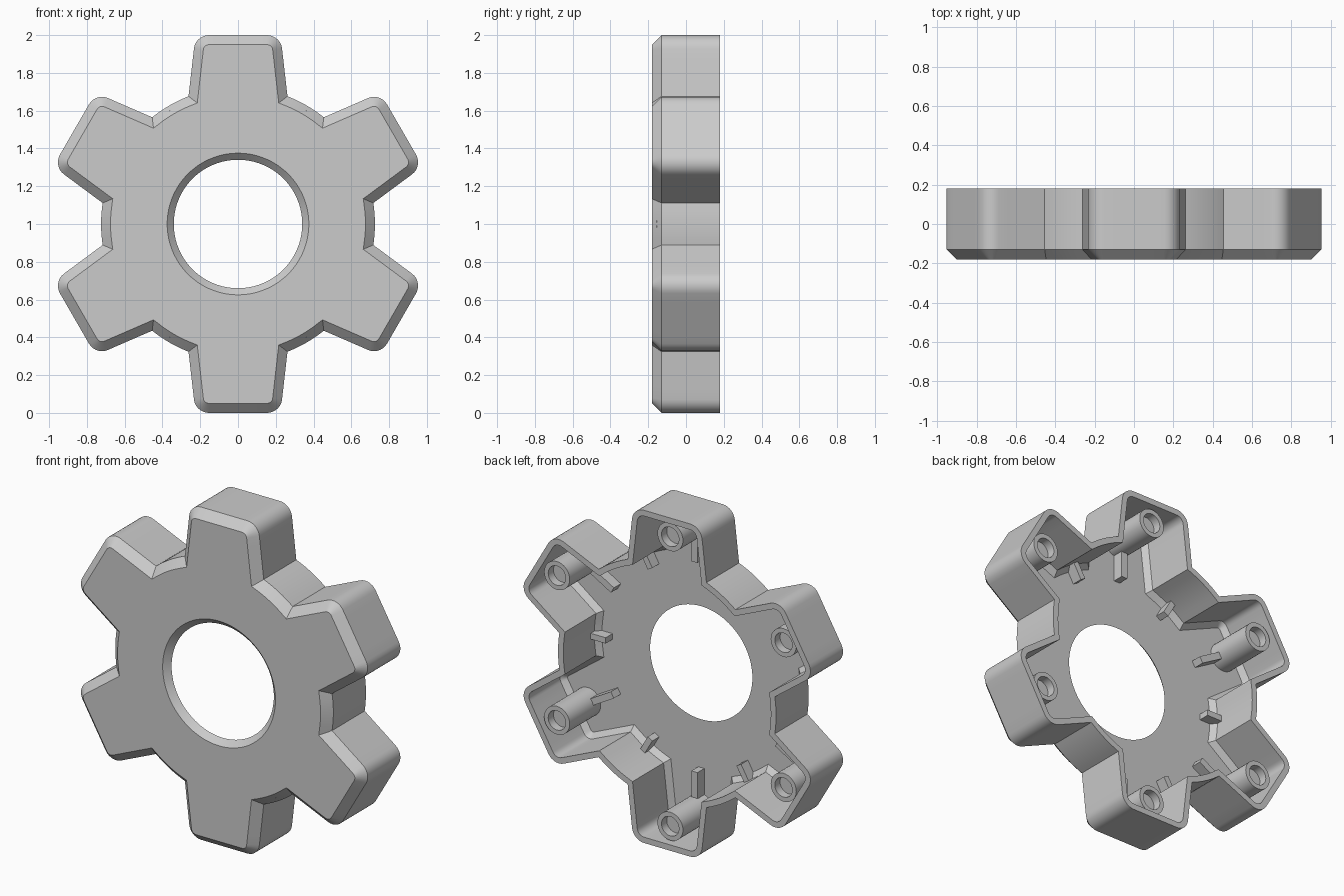
import bpy, bmesh, math
from mathutils import Vector, Matrix

cube = bpy.data.objects.get("Cube")
if cube:
    bpy.data.objects.remove(cube)

grey = bpy.data.materials.new("plain_grey")
grey.use_nodes = True
COLOUR = (0.6, 0.6, 0.6, 1)
grey.diffuse_color = COLOUR
grey.node_tree.nodes["Principled BSDF"].inputs["Base Color"].default_value = COLOUR

TEETH = 6
STEP = 2 * math.pi / TEETH
CENTRE = Vector((0, 0, 1))
BACK, FRONT, FLOOR = 0.18, -0.18, -0.145


def polar(r, a):
    return Vector((r * math.cos(a), r * math.sin(a)))


def gear_outline(tip=1.0, root=0.725, half_tip=0.225, half_root=0.262, fillet=0.08):
    """Counter-clockwise outline with tapered, rounded teeth and arc valleys."""
    base = Vector((math.sqrt(root ** 2 - half_root ** 2), -half_root))
    corner = Vector((tip, -half_tip))
    side = (corner - base).normalized()
    turn = math.pi / 2 - math.atan2(side.y, side.x)
    start = corner - side * fillet * math.tan(turn / 2)
    middle = start + Vector((-side.y, side.x)) * fillet
    half = [base.lerp(start, i / 4) for i in range(4)]
    half += [middle + polar(fillet, turn * (i / 7 - 1)) for i in range(8)]
    top = half[-1]
    half += [Vector((tip, top.y * f)) for f in (0.67, 0.33)]
    tooth = half + [Vector((tip, 0))] + [Vector((p.x, -p.y)) for p in reversed(half)]
    edge = math.atan2(half_root, base.x)
    valley = [polar(root, edge + (STEP - 2 * edge) * i / 8) for i in range(1, 8)]
    points = []
    for k in range(TEETH):
        turned = Matrix.Rotation(math.pi / 2 + k * STEP, 2)
        points += [turned @ p for p in tooth + valley]
    return points


def inset(points, d):
    """Move a closed outline inwards by d with mitred corners."""
    result = []
    for i, p in enumerate(points):
        a = (p - points[i - 1]).normalized()
        b = (points[(i + 1) % len(points)] - p).normalized()
        na, nb = Vector((-a.y, a.x)), Vector((-b.y, b.x))
        result.append(p + (na + nb) * d / (1 + na.dot(nb)))
    return result


def finish(name, bm):
    bmesh.ops.recalc_face_normals(bm, faces=bm.faces)
    mesh = bpy.data.meshes.new(name)
    bm.to_mesh(mesh)
    bm.free()
    mesh.materials.append(grey)
    obj = bpy.data.objects.new(name, mesh)
    bpy.context.collection.objects.link(obj)
    bpy.ops.object.select_all(action="DESELECT")
    obj.select_set(True)
    bpy.context.view_layer.objects.active = obj
    bpy.ops.object.shade_smooth_by_angle(angle=math.radians(30))
    return obj


def loft(name, rings, closed):
    """Join (outline, depth) rings; either loop round or cap both ends."""
    bm = bmesh.new()
    loops = [[bm.verts.new(CENTRE + Vector((p.x, y, p.y))) for p in pts]
             for pts, y in rings]
    pairs = list(zip(loops, loops[1:]))
    if closed:
        pairs.append((loops[-1], loops[0]))
    else:
        bm.faces.new(loops[0])
        bm.faces.new(loops[-1])
    for lower, upper in pairs:
        n = len(lower)
        for i in range(n):
            j = (i + 1) % n
            bm.faces.new((lower[i], lower[j], upper[j], upper[i]))
    return finish(name, bm)


def rib(name, angle, r_in, r_out, width, top):
    """Radial upright plate standing on the inner floor."""
    bm = bmesh.new()
    bottom = FLOOR - 0.01
    size = Matrix.Diagonal((r_out - r_in, top - bottom, width, 1))
    place = Matrix.Translation(((r_in + r_out) / 2, (top + bottom) / 2, 0))
    turn = Matrix.Translation(CENTRE) @ Matrix.Rotation(-angle, 4, "Y")
    bmesh.ops.create_cube(bm, size=1, matrix=turn @ place @ size)
    finish(name, bm)


# Hollow gear body: chamfered front plate, side wall and open back
outline = gear_outline()
front_edge = inset(outline, 0.05)


def hole(r):
    return [p.normalized() * r for p in front_edge]


loft("gear_shell", [
    (hole(0.375), FRONT), (front_edge, FRONT), (outline, -0.13), (outline, BACK),
    (inset(outline, 0.035), BACK), (inset(outline, 0.035), -0.115),
    (inset(outline, 0.0645), FLOOR), (hole(0.34), FLOOR)], True)

# A hollow-ended post and rib in each tooth, a small tab in each valley
for k in range(TEETH):
    angle = math.pi / 2 + k * STEP
    centre = polar(0.87, angle)

    def circle(r):
        return [centre + polar(r, 2 * math.pi * i / 32) for i in range(32)]

    loft(f"post_{k + 1}", [(circle(0.085), FLOOR - 0.01), (circle(0.085), 0.15),
                           (circle(0.058), 0.15), (circle(0.058), 0.1)], False)
    rib(f"post_rib_{k + 1}", angle, 0.63, 0.8, 0.04, -0.08)
    rib(f"valley_tab_{k + 1}", angle + STEP / 2, 0.59, 0.7, 0.035, -0.08)
